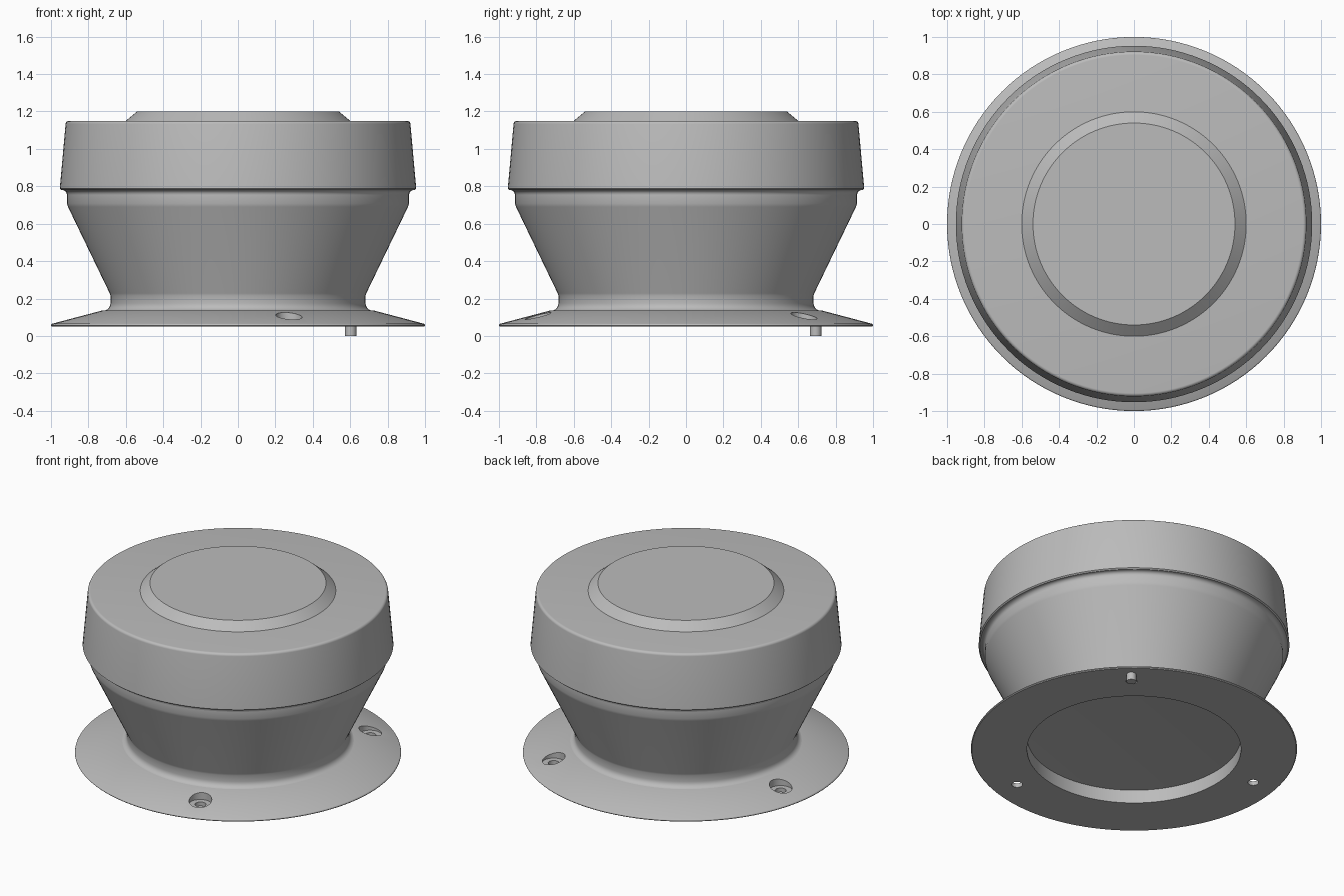
import bpy
import math

SEGMENTS = 128
HOLE_ANGLES = [math.radians(49 + 120 * i) for i in range(3)]
HOLE_RADIUS = 0.836

if "Cube" in bpy.data.objects:
    bpy.data.objects.remove(bpy.data.objects["Cube"], do_unlink=True)

grey = bpy.data.materials.new("plain grey")
grey.use_nodes = True
grey.diffuse_color = (0.5, 0.5, 0.5, 1)
grey.node_tree.nodes["Principled BSDF"].inputs["Base Color"].default_value = (0.5, 0.5, 0.5, 1)


def finish(obj):
    bpy.ops.object.select_all(action="DESELECT")
    obj.select_set(True)
    bpy.context.view_layer.objects.active = obj
    bpy.ops.object.shade_smooth_by_angle(angle=math.radians(28))


def lathe(name, profile, ring=False):
    """Revolve (radius, height) points about z; a ring closes on itself, otherwise ends are capped."""
    verts, faces = [], []
    for i in range(SEGMENTS):
        a = 2 * math.pi * i / SEGMENTS
        verts += [(r * math.cos(a), r * math.sin(a), z) for r, z in profile]
    n = len(profile)
    for i in range(SEGMENTS):
        j = (i + 1) % SEGMENTS
        for k in range(n if ring else n - 1):
            m = (k + 1) % n
            faces.append((i * n + k, j * n + k, j * n + m, i * n + m))
    if not ring:
        faces.append([i * n for i in reversed(range(SEGMENTS))])
        faces.append([i * n + n - 1 for i in range(SEGMENTS)])
    mesh = bpy.data.meshes.new(name)
    mesh.from_pydata(verts, [], faces)
    mesh.materials.append(grey)
    obj = bpy.data.objects.new(name, mesh)
    bpy.context.collection.objects.link(obj)
    return obj


def fillet(cx, cz, radius, start, end, steps=6):
    """Arc points between two angles in degrees."""
    angles = [math.radians(start + (end - start) * i / steps) for i in range(steps + 1)]
    return [(cx + radius * math.cos(a), cz + radius * math.sin(a)) for a in angles]


def cylinder(name, radius, bottom, top, distance, angle):
    bpy.ops.mesh.primitive_cylinder_add(
        vertices=32, radius=radius, depth=top - bottom,
        location=(distance * math.cos(angle), distance * math.sin(angle), (bottom + top) / 2))
    obj = bpy.context.object
    obj.name = name
    obj.data.materials.append(grey)
    return obj


# Sloped mounting flange, open in the middle underneath
flange = lathe("mounting_flange",
               [(0.656, 0.05), (0.995, 0.05), (1.0, 0.055)]
               + fillet(0.99, 0.056, 0.01, 0, 70, 4)
               + [(0.73, 0.135), (0.656, 0.142)], ring=True)

# Counterbored screw holes
for angle in HOLE_ANGLES:
    for radius, bottom in ((0.07, 0.078), (0.034, 0.0)):
        cutter = cylinder("hole_cutter", radius, bottom, 0.3, HOLE_RADIUS, angle)
        cutter.hide_render = True
        cut = flange.modifiers.new("hole", "BOOLEAN")
        cut.operation = "DIFFERENCE"
        cut.solver = "EXACT"
        cut.object = cutter
        bpy.context.view_layer.objects.active = flange
        bpy.ops.object.modifier_apply(modifier=cut.name)
        bpy.data.objects.remove(cutter, do_unlink=True)
finish(flange)

# Flared body with a soft foot and a soft shoulder
body = lathe("flared_body",
             [(0.67, 0.14)] + fillet(0.722, 0.175, 0.04, 270, 180)
             + [(0.682, 0.215), (0.686, 0.228), (0.909, 0.69), (0.915, 0.708), (0.915, 0.755)]
             + fillet(0.94, 0.755, 0.025, 180, 90))
finish(body)

# Tapered cap with rounded top edge
cap = lathe("tapered_cap",
            [(0.9, 0.78), (0.945, 0.78), (0.953, 0.787)]
            + fillet(0.904, 1.132, 0.018, 5, 90))
finish(cap)

# Raised chamfered disc on top
finish(lathe("top_disc", [(0.6, 1.148), (0.6, 1.15), (0.54, 1.2)]))

# Locating pin under the flange
finish(cylinder("locating_pin", 0.03, 0.0, 0.06, 0.919, HOLE_ANGLES[0]))
